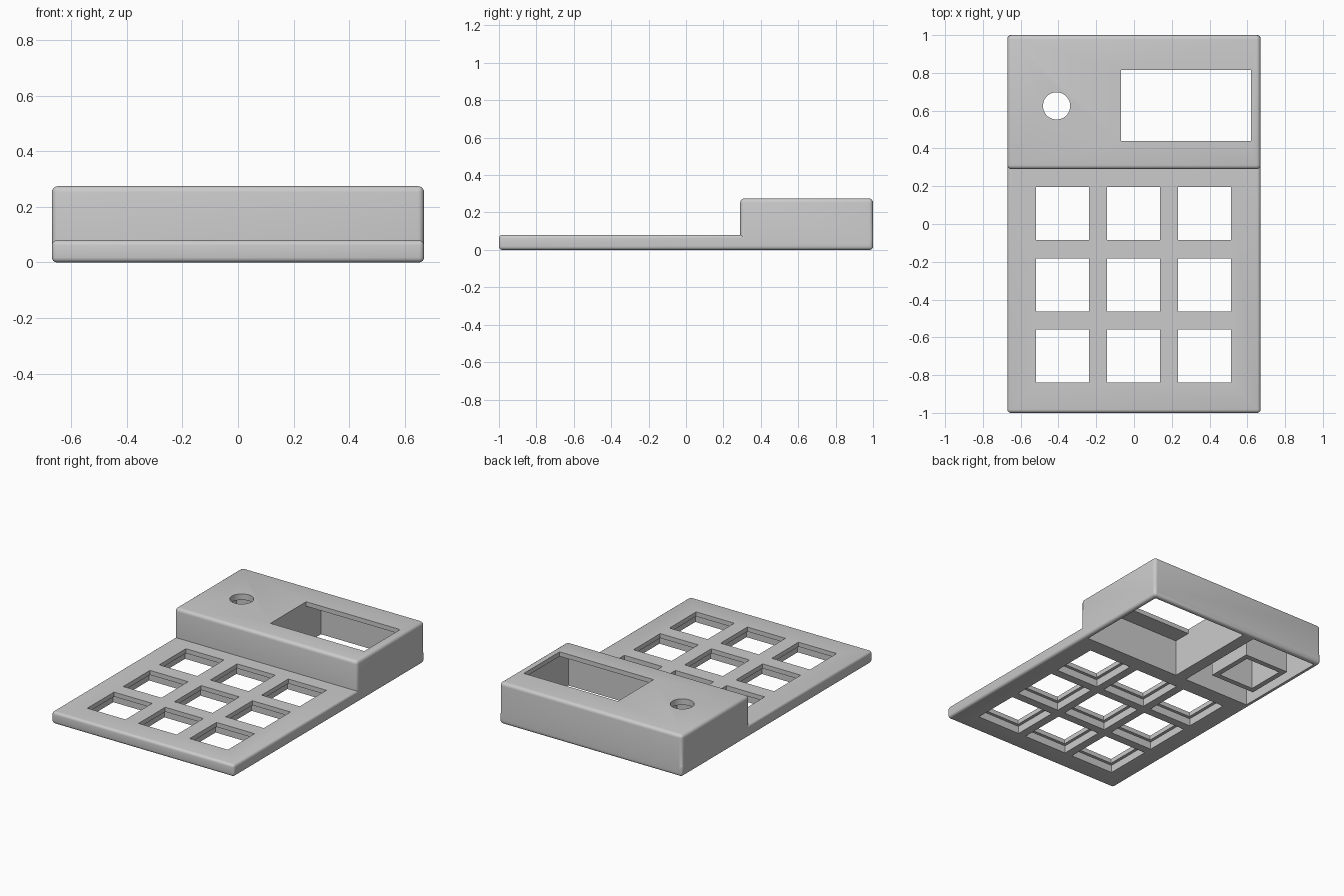
import bpy
import bmesh
import math

if "Cube" in bpy.data.objects:
    bpy.data.objects.remove(bpy.data.objects["Cube"], do_unlink=True)

grey = bpy.data.materials.new("light grey plastic")
grey.use_nodes = True
colour = (0.6, 0.6, 0.6, 1)
grey.diffuse_color = colour
grey.node_tree.nodes["Principled BSDF"].inputs["Base Color"].default_value = colour


def finish(name, bm):
    mesh = bpy.data.meshes.new(name)
    bm.to_mesh(mesh)
    bm.free()
    mesh.materials.append(grey)
    ob = bpy.data.objects.new(name, mesh)
    bpy.context.collection.objects.link(ob)
    return ob


def block(name, x, y, z, bevel=0, bevel_base=True):
    """Box from (min, max) ranges, with optionally rounded edges."""
    bm = bmesh.new()
    bmesh.ops.create_cube(bm, size=1)
    for v in bm.verts:
        v.co = [r[0] if c < 0 else r[1] for c, r in zip(v.co, (x, y, z))]
    if bevel:
        edges = [e for e in bm.edges
                 if bevel_base or max(v.co.z for v in e.verts) > z[0] + 0.001]
        bmesh.ops.bevel(bm, geom=edges, offset=bevel, segments=4,
                        profile=0.5, affect='EDGES')
    return finish(name, bm)


def square(name, cx, cy, half, z):
    return block(name, (cx - half, cx + half), (cy - half, cy + half), z)


def combine(target, tool, operation):
    tool.hide_render = True
    mod = target.modifiers.new(operation.lower(), 'BOOLEAN')
    mod.operation = operation
    mod.solver = 'EXACT'
    mod.object = tool
    bpy.context.view_layer.objects.active = target
    bpy.ops.object.modifier_apply(modifier=mod.name)
    bpy.data.objects.remove(tool, do_unlink=True)


W = 0.67          # half width of the case
ROOF = 0.245      # underside of the raised housing's roof
BELOW = -0.1

# Key plate and raised rear housing
case = block("keypad_case", (-W, W), (-1, 1), (0, 0.08), 0.018)
housing = block("rear_housing", (-W, W), (0.29, 1), (0.03, 0.275), 0.022, False)
combine(case, housing, 'UNION')

# Two hollow bays under the housing: display and dial
for x in ((-0.07, 0.64), (-0.64, -0.15)):
    combine(case, block("bay_cutter", x, (0.32, 0.97), (BELOW, ROOF)), 'DIFFERENCE')

# Square dial socket hanging from the roof, with its shaft hole
dial_x, dial_y = -0.41, 0.625
combine(case, square("dial_socket", dial_x, dial_y, 0.165, (0.003, 0.255)), 'UNION')
combine(case, square("socket_cutter", dial_x, dial_y, 0.13, (BELOW, 0.235)), 'DIFFERENCE')
bm = bmesh.new()
bmesh.ops.create_cone(bm, cap_ends=True, segments=48, radius1=0.072, radius2=0.072, depth=0.4)
bmesh.ops.translate(bm, verts=bm.verts, vec=(dial_x, dial_y, 0.3))
combine(case, finish("shaft_cutter", bm), 'DIFFERENCE')

# Display window
combine(case, block("window_cutter", (-0.07, 0.62), (0.44, 0.815), (0.2, 0.4)), 'DIFFERENCE')

# Nine key openings: a thin lip above a wider recess
for row in range(3):
    for col in range(3):
        cx, cy = (col - 1) * 0.376 - 0.003, 0.055 - row * 0.377
        combine(case, square("recess_cutter", cx, cy, 0.16, (BELOW, 0.05)), 'DIFFERENCE')
        combine(case, square("key_cutter", cx, cy, 0.14, (BELOW, 0.2)), 'DIFFERENCE')

# Smooth rounded edges, keeping the cut edges sharp
bpy.ops.object.select_all(action='DESELECT')
case.select_set(True)
bpy.context.view_layer.objects.active = case
bpy.ops.object.shade_smooth_by_angle(angle=math.radians(30))
